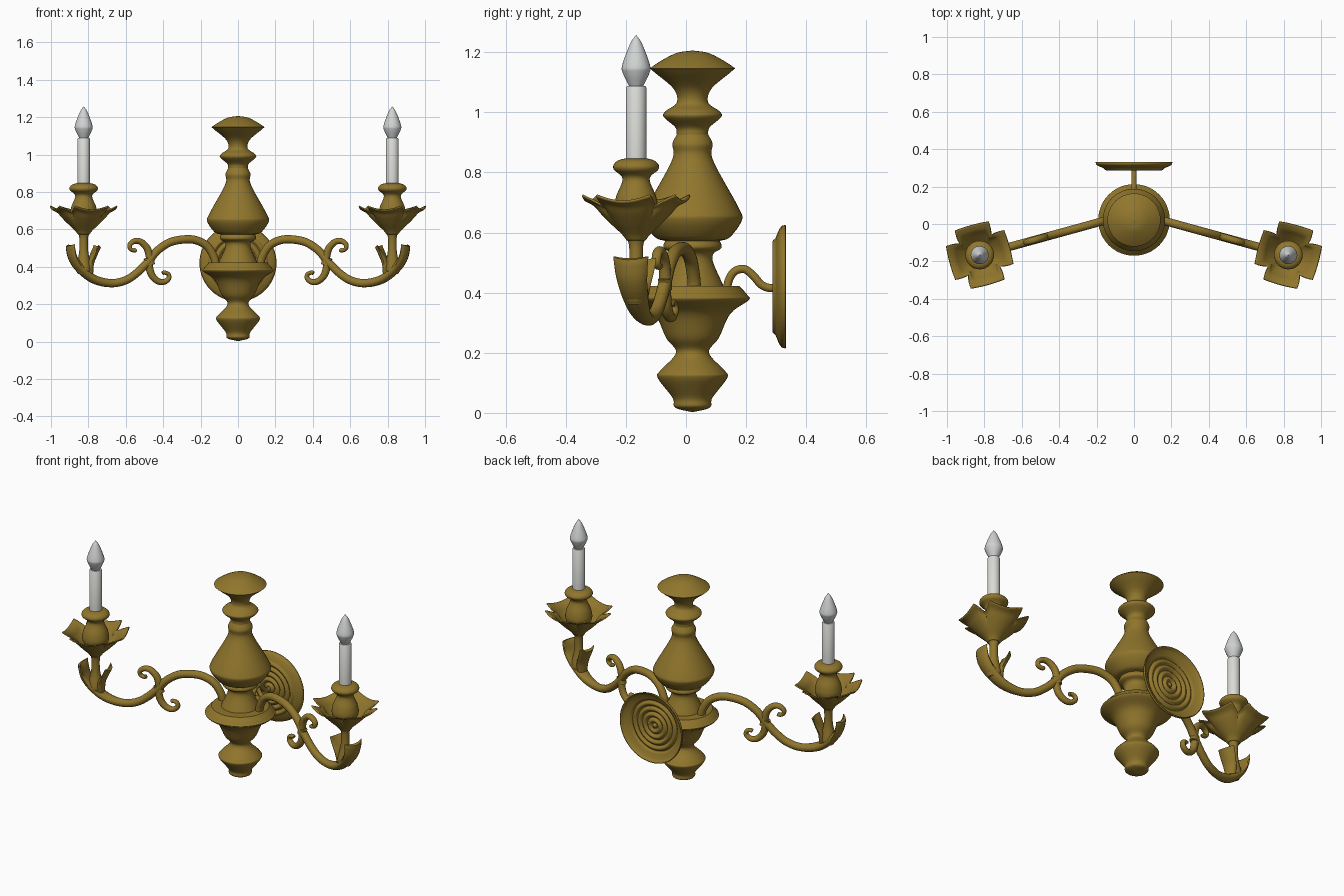
import bpy, bmesh, math
from mathutils import Vector

if "Cube" in bpy.data.objects:
    bpy.data.objects.remove(bpy.data.objects["Cube"])


def material(name, rgb):
    m = bpy.data.materials.new(name)
    m.diffuse_color = (*rgb, 1)
    m.use_nodes = True
    m.node_tree.nodes["Principled BSDF"].inputs["Base Color"].default_value = m.diffuse_color
    return m


BRASS = material("antique brass", (0.28, 0.18, 0.025))
WHITE = material("candle white", (0.70, 0.70, 0.67))
GLASS = material("bulb glass", (0.64, 0.65, 0.65))


def smooth(pts, n=6):
    """Catmull-Rom curve through 2D points."""
    p = [Vector(q) for q in pts]
    p = [p[0] * 2 - p[1]] + p + [p[-1] * 2 - p[-2]]
    out = []
    for i in range(1, len(p) - 2):
        a, b, c, d = p[i - 1:i + 3]
        for k in range(n):
            t = k / n
            out.append(0.5 * (2 * b + (c - a) * t + (2 * a - 5 * b + 4 * c - d) * t * t
                              + (3 * b - a - 3 * c + d) * t ** 3))
    return out + [p[-2]]


def circle(r, n):
    return [(max(r, 1e-4) * math.cos(math.tau * j / n),
             max(r, 1e-4) * math.sin(math.tau * j / n)) for j in range(n)]


def skin(name, rings, mat, side=1, caps=True, thickness=0):
    """Join closed rings of points into one smooth-shaded object."""
    bm = bmesh.new()
    rows = [[bm.verts.new((side * q[0], q[1], q[2])) for q in r] for r in rings]
    n = len(rows[0])
    for a, b in zip(rows, rows[1:]):
        for j in range(n):
            bm.faces.new((a[j], a[(j + 1) % n], b[(j + 1) % n], b[j]))
    if caps:
        bm.faces.new(rows[0])
        bm.faces.new(rows[-1])
    bmesh.ops.remove_doubles(bm, verts=bm.verts, dist=1e-5)
    bmesh.ops.recalc_face_normals(bm, faces=bm.faces)
    for f in bm.faces:
        f.smooth = True
    me = bpy.data.meshes.new(name)
    bm.to_mesh(me)
    bm.free()
    me.materials.append(mat)
    me.set_sharp_from_angle(angle=math.radians(42))
    ob = bpy.data.objects.new(name, me)
    bpy.context.collection.objects.link(ob)
    if thickness:
        mod = ob.modifiers.new("thickness", "SOLIDIFY")
        mod.thickness = thickness
        mod.offset = 0


def lathe(name, prof, mat, cx, cy, side=1, segs=32, n=6):
    """Turn a smoothed (radius, z) profile about a vertical axis."""
    prof = smooth(prof, n)
    skin(name, [[(cx + x, cy + y, z) for x, y in circle(r, segs)] for r, z in prof], mat, side)


def sweep(name, path, place, across, section, side=1):
    """Sweep an ellipse along a planar path; section(t) = half thickness, half width, cupping."""
    pts = [Vector(place(u, z)) for u, z in smooth(path)]
    last = len(pts) - 1
    rings = []
    for i, p in enumerate(pts):
        nrm = across.cross((pts[min(i + 1, last)] - pts[max(i - 1, 0)]).normalized())
        a, b, cup = section(i / last)
        rings.append([p + nrm * (a * c + cup * s * s) + across * (b * s) for c, s in circle(1, 16)])
    skin(name, rings, BRASS, side)


# Central turned column
CY = 0.0216
lathe("column_lower", [(0, 0.002), (0.058, 0.018), (0.066, 0.05), (0.115, 0.115), (0.108, 0.14),
                       (0.055, 0.2), (0.088, 0.25), (0.126, 0.33), (0.187, 0.375), (0.183, 0.392),
                       (0.156, 0.422)], BRASS, 0, CY, segs=48)
lathe("column_waist", [(0.105, 0.418), (0.1, 0.43), (0.069, 0.5), (0.07, 0.53), (0.093, 0.545),
                       (0.097, 0.557), (0.09, 0.573)], BRASS, 0, CY, segs=48)
lathe("column_vase", [(0.09, 0.572), (0.125, 0.585), (0.164, 0.64), (0.155, 0.68), (0.083, 0.81),
                      (0.063, 0.86), (0.067, 0.895), (0.052, 0.927)], BRASS, 0, CY, segs=48)
lathe("column_finial", [(0.052, 0.925), (0.057, 0.95), (0.096, 0.985), (0.088, 1.005), (0.052, 1.033),
                        (0.064, 1.08), (0.132, 1.138), (0.134, 1.152), (0.06, 1.195), (0, 1.206)],
      BRASS, 0, CY, segs=48)

# Wall plate: thin dish with concentric ripples, open towards the wall
plate = [(0.164 * k / 60, 0.296 + 0.006 * math.cos(math.tau * k / 12)) for k in range(61)]
plate += [(0.19, 0.313), (0.2, 0.32), (0.203, 0.332)]
skin("wall_plate", [[(x, y, 0.42 + z) for x, z in circle(r, 56)] for r, y in plate],
     BRASS, caps=False, thickness=0.006)

# Hook from column ledge to wall plate
sweep("wall_hook", [(0.135, 0.4), (0.142, 0.44), (0.162, 0.471), (0.195, 0.478), (0.225, 0.455),
                    (0.25, 0.427), (0.275, 0.416), (0.297, 0.416)],
      lambda u, z: (0, u, z), Vector((1, 0, 0)), lambda t: (0.0135, 0.0135, 0))

# Each arm lies in a vertical plane that swings forward
EX, EY, SLOPE = 0.825, -0.166, 0.275
ACROSS = Vector((SLOPE, 1, 0)).normalized()
SWING = -math.atan(SLOPE)

arm = [(0.118, 0.4), (0.128, 0.45), (0.165, 0.51), (0.225, 0.542), (0.29, 0.546), (0.365, 0.53),
       (0.43, 0.487), (0.478, 0.43), (0.535, 0.372), (0.6, 0.328), (0.68, 0.312), (0.77, 0.333),
       (0.84, 0.385), (0.883, 0.44), (0.902, 0.49), (0.91, 0.512)]
leaf = [(0.8, 0.36), (0.79, 0.42), (0.767, 0.465), (0.742, 0.505)]
scroll = [(0.465, 0.41), (0.482, 0.49), (0.515, 0.53), (0.55, 0.538), (0.577, 0.52),
          (0.576, 0.496), (0.555, 0.487), (0.543, 0.492)]
scroll_low = [(0.948 - x, 0.856 - z) for x, z in scroll]  # same curl turned half round


def on_arm(x, z):
    return (x, EY + (EX - x) * SLOPE, z)


def arm_section(t):
    """Round tube that spreads into a cupped leaf at the end."""
    k = max(0, (t - 0.667) / 0.333)
    return (0.022 + 0.004 * math.sin(k * math.pi) - 0.014 * k * k,
            0.022 + 0.038 * math.sin(k * math.pi / 2), -0.025 * k * k)


def leaf_section(t):
    return (0.025 - 0.017 * t, 0.03 + 0.02 * math.sin(t * math.pi / 2), 0.02 * t * t)


def scroll_section(t):
    end = 0.5 if t > 0.98 else 1
    return ((0.022 - 0.011 * min(1, t * 1.4)) * end, (0.021 - 0.008 * t) * end, 0)


def flower(name, side):
    """Cup opening into four broad, flat-ended petals."""
    prof = smooth([(0.028, 0.575), (0.045, 0.597), (0.08, 0.63), (0.112, 0.663),
                   (0.135, 0.69), (0.165, 0.708)], 4)
    rings = []
    for i, (r, z) in enumerate(prof):
        t = i / (len(prof) - 1)
        ring = []
        for j in range(96):
            a = math.tau * j / 96
            phi = abs((a + math.pi / 4) % (math.pi / 2) - math.pi / 4) / math.radians(30)
            if phi <= 1:
                k, dz = 1 / math.cos(phi * math.radians(27)), 0.02 * phi ** 2 - 0.004
            else:
                k, dz = 1.12 - 0.74 * (phi - 1), 0.016 - 0.07 * (phi - 1)
            k = r * (1 + (k - 1) * t ** 1.5)
            ring.append((EX + k * math.cos(a + SWING), EY + k * math.sin(a + SWING),
                         z + dz * t ** 2))
        rings.append(ring)
    skin(name, rings, BRASS, side, caps=False, thickness=0.007)


for side, tag in ((1, "right"), (-1, "left")):
    sweep(f"arm_{tag}", arm, on_arm, ACROSS, arm_section, side)
    sweep(f"inner_leaf_{tag}", leaf, on_arm, ACROSS, leaf_section, side)
    sweep(f"upper_scroll_{tag}", scroll, on_arm, ACROSS, scroll_section, side)
    sweep(f"lower_scroll_{tag}", scroll_low, on_arm, ACROSS, scroll_section, side)
    flower(f"petal_cup_{tag}", side)
    lathe(f"stem_{tag}", [(0.03, 0.36), (0.042, 0.39), (0.025, 0.475), (0.023, 0.55),
                          (0.032, 0.585)], BRASS, EX, EY, side)
    # Candle holder, candle and flame-shaped bulb
    lathe(f"candle_holder_{tag}", [(0.025, 0.59), (0.07, 0.66), (0.068, 0.715), (0.045, 0.778),
                                   (0.073, 0.808), (0.075, 0.825), (0.06, 0.84), (0.035, 0.847)],
          BRASS, EX, EY, side)
    lathe(f"candle_{tag}", [(0.034, 0.84), (0.034, 1.082), (0.031, 1.087)], WHITE, EX, EY, side, n=1)
    lathe(f"bulb_{tag}", [(0.02, 1.08), (0.044, 1.13), (0.046, 1.158), (0.02, 1.228), (0, 1.258)],
          GLASS, EX, EY, side)
